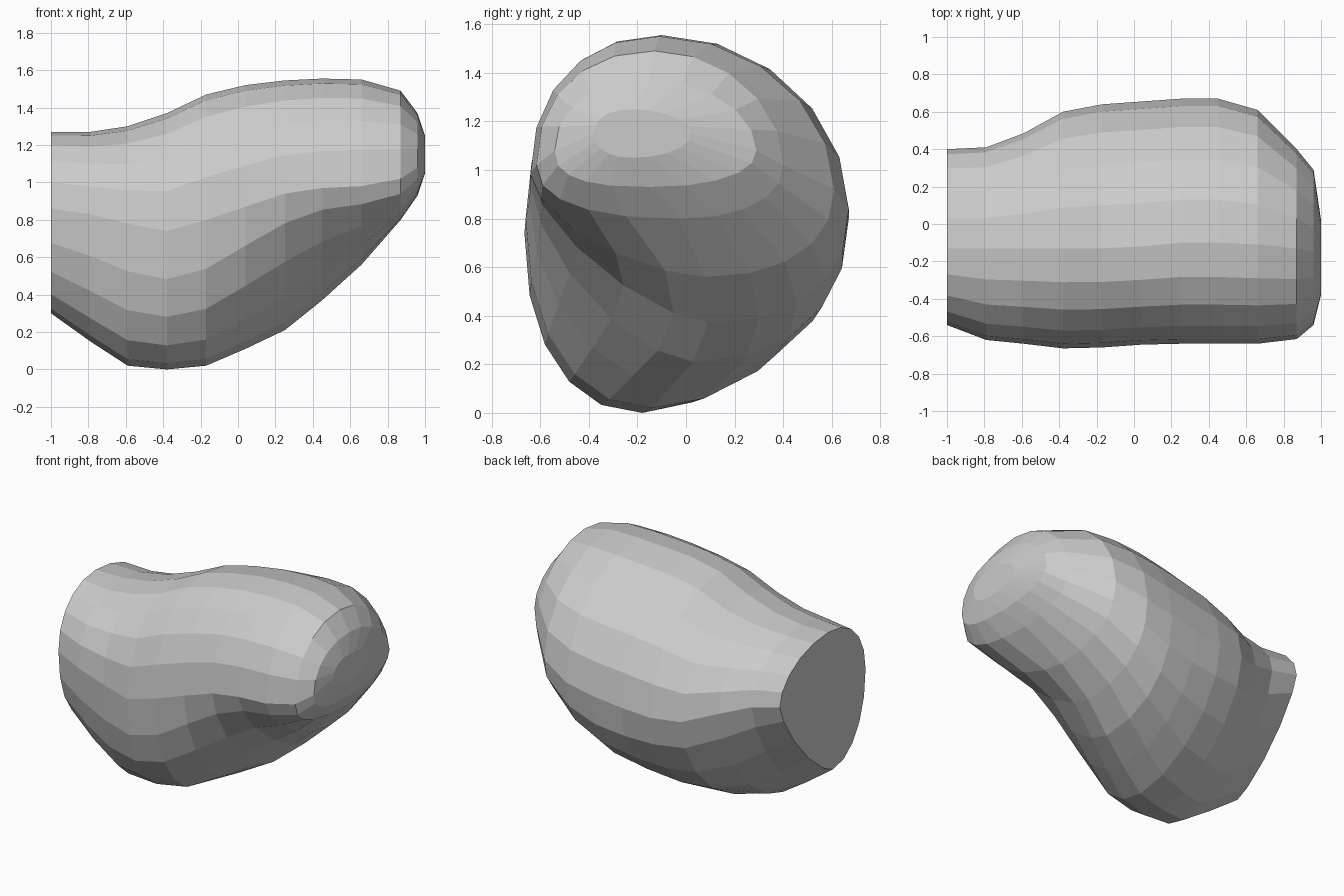
import bpy, bmesh, math

SIDES = 20

# Stations along x: x, y front, y back, z low, z high, z widest at front / at back,
# y of top, y of bottom, roundness of lower front and lower back
# (1 = ellipse, 2 = straight, below 1 = full)
STATIONS = [
    (-1.00, -0.54, 0.40, 0.30, 1.27, 0.86, 0.95, -0.13, -0.18, 0.95, 1.5),
    (-0.79, -0.62, 0.41, 0.15, 1.27, 0.83, 0.90, -0.13, -0.20, 0.95, 1.35),
    (-0.59, -0.64, 0.485, 0.02, 1.30, 0.78, 0.83, -0.13, -0.22, 0.93, 1.25),
    (-0.38, -0.665, 0.60, 0.00, 1.37, 0.74, 0.76, -0.13, -0.18, 0.9, 1.15),
    (-0.17, -0.66, 0.64, 0.02, 1.47, 0.80, 0.75, -0.13, -0.14, 0.93, 1.1),
    (0.04, -0.645, 0.655, 0.11, 1.52, 0.87, 0.77, -0.12, -0.06, 1.1, 0.98),
    (0.25, -0.64, 0.67, 0.21, 1.545, 0.94, 0.80, -0.10, 0.03, 1.3, 0.9),
    (0.45, -0.64, 0.67, 0.37, 1.555, 0.97, 0.84, -0.10, 0.09, 1.4, 0.87),
    (0.66, -0.64, 0.61, 0.56, 1.55, 0.98, 0.92, -0.11, 0.08, 1.25, 0.9),
    (0.87, -0.615, 0.40, 0.80, 1.49, 1.02, 1.02, -0.13, -0.03, 0.85, 0.9),
    (0.96, -0.54, 0.29, 0.93, 1.37, 1.08, 1.08, -0.15, -0.15, 0.75, 0.9),
    (1.00, -0.38, 0.02, 1.05, 1.25, 1.15, 1.15, -0.22, -0.22, 0.9, 1.0),
]


def ring(bm, station):
    x, yf, yb, z0, z1, zf, zk, yt, yl, pf, pb = station
    verts = []
    for i in range(SIDES):
        a = 2 * math.pi * i / SIDES
        c, s = math.cos(a), math.sin(a)
        upper, back = s > -1e-6, c > 0
        if upper:
            p = 1.03 if back else 0.92
        else:
            p = pb if back else pf
        centre = yt if upper else yl
        zc = zk if back else zf
        y = centre + ((yb if back else yf) - centre) * abs(c) ** p
        z = zc + ((z1 if upper else z0) - zc) * abs(s) ** p
        verts.append(bm.verts.new((x, y, z)))
    return verts


# Bent rounded body with one flat cut end
bm = bmesh.new()
rings = [ring(bm, st) for st in STATIONS]
for a, b in zip(rings, rings[1:]):
    for i in range(SIDES):
        j = (i + 1) % SIDES
        bm.faces.new((a[i], a[j], b[j], b[i]))
bm.faces.new(rings[0])
bm.faces.new(rings[-1])
bmesh.ops.recalc_face_normals(bm, faces=bm.faces)
mesh = bpy.data.meshes.new("boulder_body")
bm.to_mesh(mesh)
bm.free()
bpy.context.collection.objects.link(bpy.data.objects.new("boulder_body", mesh))
